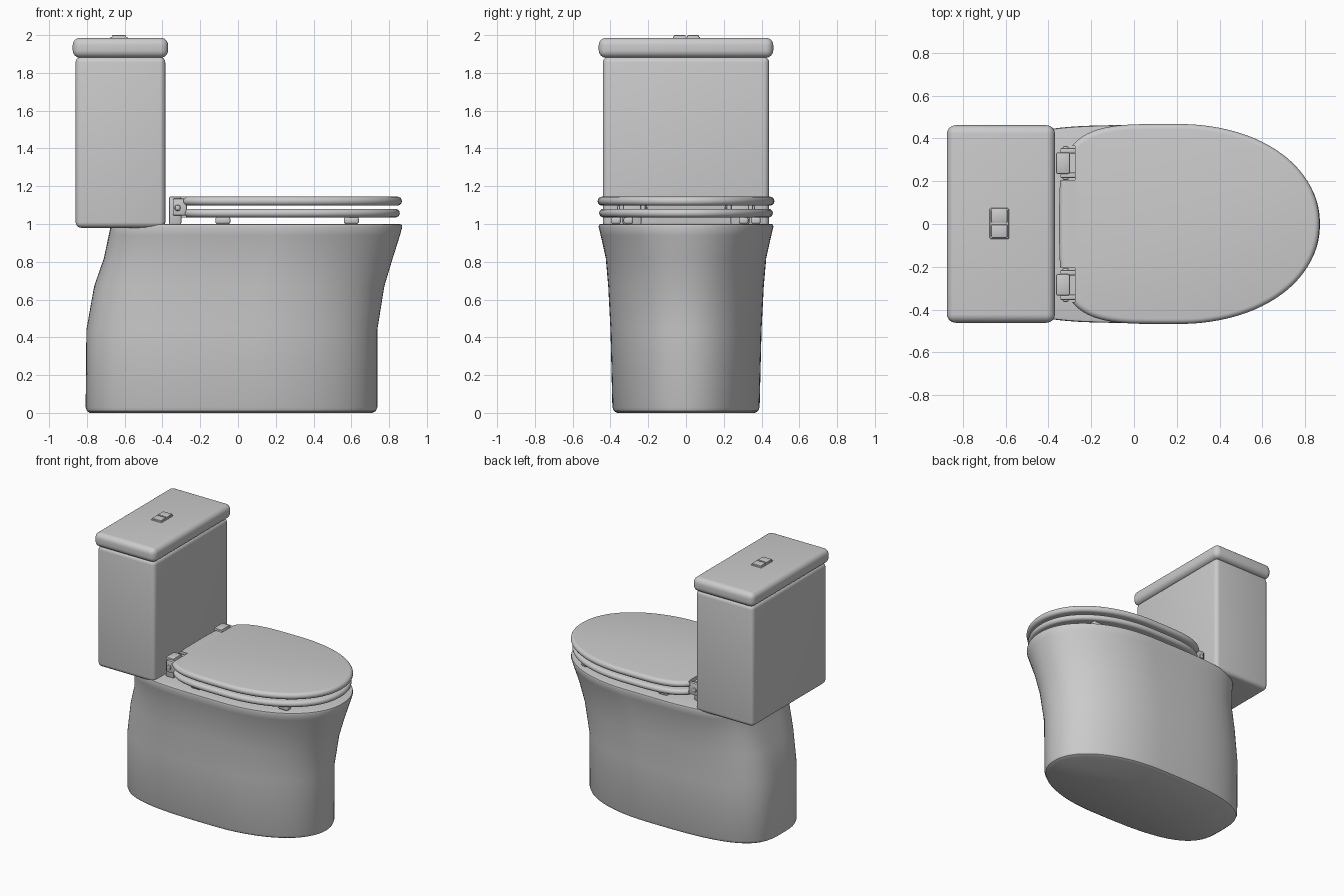
import bpy, bmesh
from math import cos, sin, pi

if "Cube" in bpy.data.objects:
    bpy.data.objects.remove(bpy.data.objects["Cube"])

N = 96


def finish(bm, name, angle=35):
    bmesh.ops.recalc_face_normals(bm, faces=bm.faces)
    me = bpy.data.meshes.new(name)
    bm.to_mesh(me)
    bm.free()
    ob = bpy.data.objects.new(name, me)
    bpy.context.collection.objects.link(ob)
    smooth(ob, angle)
    return ob


def smooth(ob, angle=35):
    bpy.ops.object.select_all(action='DESELECT')
    ob.select_set(True)
    bpy.context.view_layer.objects.active = ob
    bpy.ops.object.shade_smooth_by_angle(angle=angle * pi / 180)


def outline(x0, x1, hw, cx, nb, nf=2.1):
    """Rounded front, squarer back: two half superellipses meeting at cx."""
    pts = []
    for i in range(N):
        t = 2 * pi * (i + 0.5) / N
        c, s = cos(t), sin(t)
        n, a = (nf, x1 - cx) if c > 0 else (nb, cx - x0)
        x = cx + a * (1 if c > 0 else -1) * abs(c) ** (2 / n)
        y = hw * (1 if s > 0 else -1) * abs(s) ** (2 / n)
        pts.append((x, y))
    return pts


def loft(name, sections, closed=False):
    """sections: (x0, x1, half width, cx, back exponent, z)"""
    bm = bmesh.new()
    loops = [[bm.verts.new((x, y, s[5])) for x, y in outline(*s[:5])] for s in sections]
    pairs = list(zip(loops, loops[1:]))
    if closed:
        pairs.append((loops[-1], loops[0]))
    else:
        bm.faces.new(loops[0])
        bm.faces.new(loops[-1])
    for a, b in pairs:
        for i in range(N):
            j = (i + 1) % N
            bm.faces.new((a[i], a[j], b[j], b[i]))
    return finish(bm, name)


def box(name, lo, hi, bevel=0.0, seg=4):
    bm = bmesh.new()
    bmesh.ops.create_cube(bm, size=1)
    for v in bm.verts:
        v.co = [(l + h) / 2 + c * (h - l) for l, h, c in zip(lo, hi, v.co)]
    if bevel:
        bmesh.ops.bevel(bm, geom=bm.edges[:], offset=bevel, segments=seg,
                        profile=0.5, affect='EDGES')
    return finish(bm, name)


def round_edge(x0, x1, hw, cx, nb, z0, z1, steps=8):
    """Half-round edge profile from bottom to top."""
    r = (z1 - z0) / 2
    out = []
    for k in range(steps + 1):
        a = -pi / 2 + pi * k / steps
        d = r * (1 - cos(a))
        out.append((x0 + d, x1 - d, hw - d, cx, nb, (z0 + z1) / 2 + r * sin(a)))
    return out


# pedestal with rim and hollow bowl
loft("pedestal_bowl", [
    (-0.785, 0.71, 0.365, 0.05, 3.2, 0.0),
    (-0.80, 0.73, 0.382, 0.05, 3.2, 0.01),
    (-0.807, 0.738, 0.39, 0.05, 3.2, 0.03),
    (-0.803, 0.738, 0.40, 0.05, 3.2, 0.44),
    (-0.762, 0.775, 0.412, 0.08, 3.4, 0.67),
    (-0.71, 0.82, 0.425, 0.12, 3.8, 0.82),
    (-0.685, 0.858, 0.452, 0.17, 4.2, 0.94),
    (-0.675, 0.87, 0.463, 0.19, 4.5, 0.985),
    (-0.67, 0.867, 0.46, 0.19, 4.5, 0.997),
    (-0.66, 0.857, 0.45, 0.19, 4.5, 1.0),
    (-0.26, 0.72, 0.32, 0.2, 2.4, 1.0),
    (-0.25, 0.71, 0.31, 0.2, 2.4, 0.985),
    (-0.24, 0.69, 0.30, 0.2, 2.4, 0.85),
    (-0.18, 0.56, 0.24, 0.18, 2.2, 0.65),
    (-0.08, 0.34, 0.14, 0.13, 2, 0.48),
    (-0.03, 0.22, 0.09, 0.1, 2, 0.45),
])

# seat ring and lid
outer = round_edge(-0.345, 0.857, 0.46, 0.2, 4, 1.035, 1.08)
inner = round_edge(-0.21, 0.68, 0.27, 0.2, 2.4, 1.035, 1.08)
hole = [(-0.21 - (s[0] + 0.21), 0.68 + (0.68 - s[1]), 0.27 + (0.27 - s[2]), *s[3:])
        for s in reversed(inner)]
seat = loft("seat", outer + hole, closed=True)
lid = loft("lid", round_edge(-0.35, 0.868, 0.468, 0.2, 4, 1.097, 1.145))

# hinge notches in seat and lid
for side in (-1, 1):
    y = sorted((side * 0.205, side * 0.365))
    cutter = box("hinge_notch", (-0.5, y[0], 0.9), (-0.275, y[1], 1.3))
    for ob in (seat, lid):
        m = ob.modifiers.new("notch", 'BOOLEAN')
        m.operation, m.object, m.solver = 'DIFFERENCE', cutter, 'EXACT'
        bpy.context.view_layer.objects.active = ob
        bpy.ops.object.modifier_apply(modifier=m.name)
    bpy.data.objects.remove(cutter)
for ob in (seat, lid):
    smooth(ob)

# hinges and seat bumpers
for side, tag in ((-1, "right"), (1, "left")):
    def span(a, b):
        return sorted((side * a, side * b))
    y = span(0.235, 0.335)
    box("hinge_post_" + tag, (-0.365, y[0], 0.998), (-0.30, y[1], 1.145), 0.008, 2)
    y = span(0.205, 0.365)
    box("hinge_pin_" + tag, (-0.335, y[0], 1.07), (-0.305, y[1], 1.10), 0.01, 2)
    for k, (a, b) in enumerate(((0.215, 0.24), (0.33, 0.355))):
        y = span(a, b)
        box(f"hinge_arm_{tag}_{k}", (-0.345, y[0], 1.045), (-0.27, y[1], 1.135), 0.006, 2)
    for x, yc, end in ((-0.08, 0.37, "rear"), (0.60, 0.305, "front")):
        y = span(yc - 0.025, yc + 0.025)
        box(f"bumper_{end}_{tag}", (x - 0.04, y[0], 1.0), (x + 0.04, y[1], 1.038), 0.012, 3)

# tank and its cover
box("tank", (-0.86, -0.44, 0.98), (-0.385, 0.44, 1.885), 0.03)
box("tank_cover", (-0.875, -0.462, 1.88), (-0.37, 0.462, 1.986), 0.04, 6)

# dual flush buttons
box("button_frame", (-0.675, -0.07, 1.975), (-0.585, 0.074, 1.991), 0.005, 2)
for y0, y1, tag in ((-0.065, -0.002, "small"), (0.006, 0.069, "large")):
    box("flush_button_" + tag, (-0.668, y0, 1.98), (-0.592, y1, 2.0), 0.006, 2)
